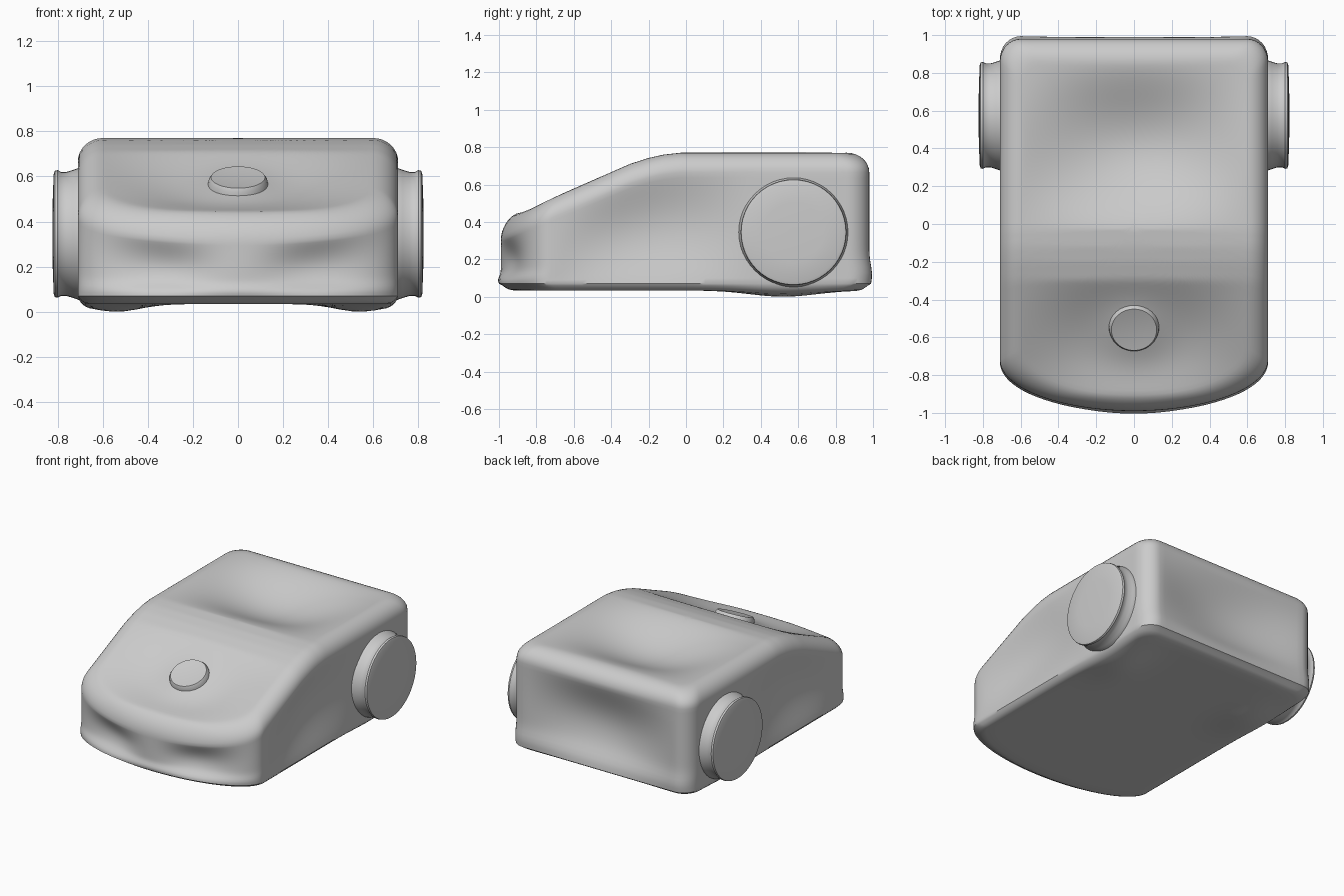
import bpy, bmesh, math
from mathutils import Matrix, Vector

if "Cube" in bpy.data.objects:
    bpy.data.objects.remove(bpy.data.objects["Cube"])


def lerp_table(table, v):
    for (a, za), (b, zb) in zip(table, table[1:]):
        if v <= b:
            return za + (zb - za) * max(0, (v - a) / (b - a))
    return table[-1][1]


def hump(v, lo, hi, power=1.2):
    t = (v - lo) / (hi - lo)
    return math.sin(math.pi * t) ** power if 0 < t < 1 else 0.0


def finish(bm, name, angle):
    bmesh.ops.recalc_face_normals(bm, faces=bm.faces)
    me = bpy.data.meshes.new(name)
    bm.to_mesh(me)
    bm.free()
    ob = bpy.data.objects.new(name, me)
    bpy.context.collection.objects.link(ob)
    bpy.ops.object.select_all(action='DESELECT')
    ob.select_set(True)
    bpy.context.view_layer.objects.active = ob
    bpy.ops.object.shade_smooth_by_angle(angle=math.radians(angle))
    return ob


def loft(bm, rings, cap_start=True):
    rows = [[bm.verts.new(p) for p in r] for r in rings]
    n = len(rows[0])
    for a, b in zip(rows, rows[1:]):
        for i in range(n):
            j = (i + 1) % n
            bm.faces.new((a[i], a[j], b[j], b[i]))
    if cap_start:
        bm.faces.new(rows[0])
    bm.faces.new(rows[-1])


# Side profile of the roof and hood
ROOF = [(-1, .405), (-.72, .525), (-.3, .71), (-.2, .742), (-.12, .76), (-.03, .77), (1, .77)]


def top_z(x, y):
    z = lerp_table(ROOF, y)
    across = hump(x, -.6, .6)
    z -= .13 * across * hump(y, -.03, .86, 1.5)
    button = 1 - math.exp(-((x / .2) ** 2 + ((y + .56) / .2) ** 2))
    z -= .07 * across * hump(y, -.91, -.29) * (.35 + .65 * button)
    return z


def bottom_z(x, y):
    bulge = math.exp(-((abs(x) - .54) / .15) ** 2 - ((y - .52) / .25) ** 2)
    return .034 - .034 * bulge


# Plan outline: curved nose, straight sides, rounded rear corners
half = []
for i in range(25):
    t = math.pi / 2 * i / 24
    half.append((.71 * math.sin(t), -.72 - .27 * math.cos(t)))
half += [(.71, -.72 + 1.58 * i / 48) for i in range(1, 49)]
for i in range(1, 9):
    t = math.pi / 2 * i / 8
    half.append((.60 + .11 * math.cos(t), .86 + .12 * math.sin(t)))
half += [(.60 - .6 * i / 14, .98) for i in range(1, 15)]
outline = half + [(-x, y) for x, y in half[-2:0:-1]]


def inset(p, k):
    # k = 1 brings the outline to the inner edge of the rounded rim
    x, y = p
    return x * (1 - k * .155), y * (1 - k * (.122 if y > 0 else .085))


rings = []
# Underside with a softly rounded edge
for s in [i / 14 for i in range(1, 14)] + [.955, .975, .99]:
    edge = .035 * max(0, (s - .93) / .07) ** 2
    rings.append([(x * s, y * s, bottom_z(x * s, y * s) + edge) for x, y in outline])
# Walls with hollows in the sides, rear and nose
for i in range(21):
    v = i / 20
    row = []
    for x, y in outline:
        hi = lerp_table(ROOF, y) - .105
        z = .07 + (hi - .07) * v
        h = math.sin(math.pi * v) ** 1.2
        px, py = x, y * (1 + .015 * math.exp(-((v - .08) / .12) ** 2))
        if abs(x) > .7:
            px -= math.copysign(.055 * h * hump(y, -.68, .36), x)
        elif y > .9:
            py -= .08 * h * hump(x, -.6, .6)
        elif y < -.7:
            dip = .04 * h * hump(abs(x), 0, .71, 2)
            px -= math.copysign(dip * .6, x)
            py += dip
        row.append((px, py, z))
    rings.append(row)
# Rounded upper rim
for i in range(1, 9):
    t = math.pi / 2 * i / 8
    row = []
    for p in outline:
        x, y = inset(p, 1 - math.cos(t))
        row.append((x, y, top_z(x, y) - .105 * (1 - math.sin(t))))
    rings.append(row)
# Hood and roof
for i in range(1, 40):
    s = 1 - i / 40
    row = []
    for p in outline:
        x, y = inset(p, 1)
        row.append((x * s, y * s, top_z(x * s, y * s)))
    rings.append(row)
bm = bmesh.new()
loft(bm, rings)
finish(bm, "body_shell", 40)


def lathe(name, profile, matrix, sides, angle):
    bm = bmesh.new()
    loft(bm, [[matrix @ Vector((r * math.cos(2 * math.pi * k / sides),
                                r * math.sin(2 * math.pi * k / sides), h))
               for k in range(sides)] for h, r in profile], cap_start=False)
    return finish(bm, name, angle)


# Wheels with a flared neck and slightly domed outer disc
wheel = [(.66, .295), (.705, .293), (.73, .284), (.76, .275), (.785, .275),
         (.80, .283), (.812, .28), (.817, .265), (.821, .16), (.823, .065), (.823, .02)]
for side, label in ((1, "right"), (-1, "left")):
    m = Matrix.Translation((0, .575, .345)) @ Matrix.Rotation(side * math.pi / 2, 4, 'Y')
    lathe("wheel_" + label, wheel, m, 48, 35)

# Round button on the sloping hood
tilt = Matrix.Translation((0, -.56, .596)) @ Matrix.Rotation(math.atan(.44), 4, 'X')
lathe("hood_button", [(-.045, .135), (-.015, .13), (0, .12), (-.004, .08), (-.006, .02)], tilt, 32, 35)
